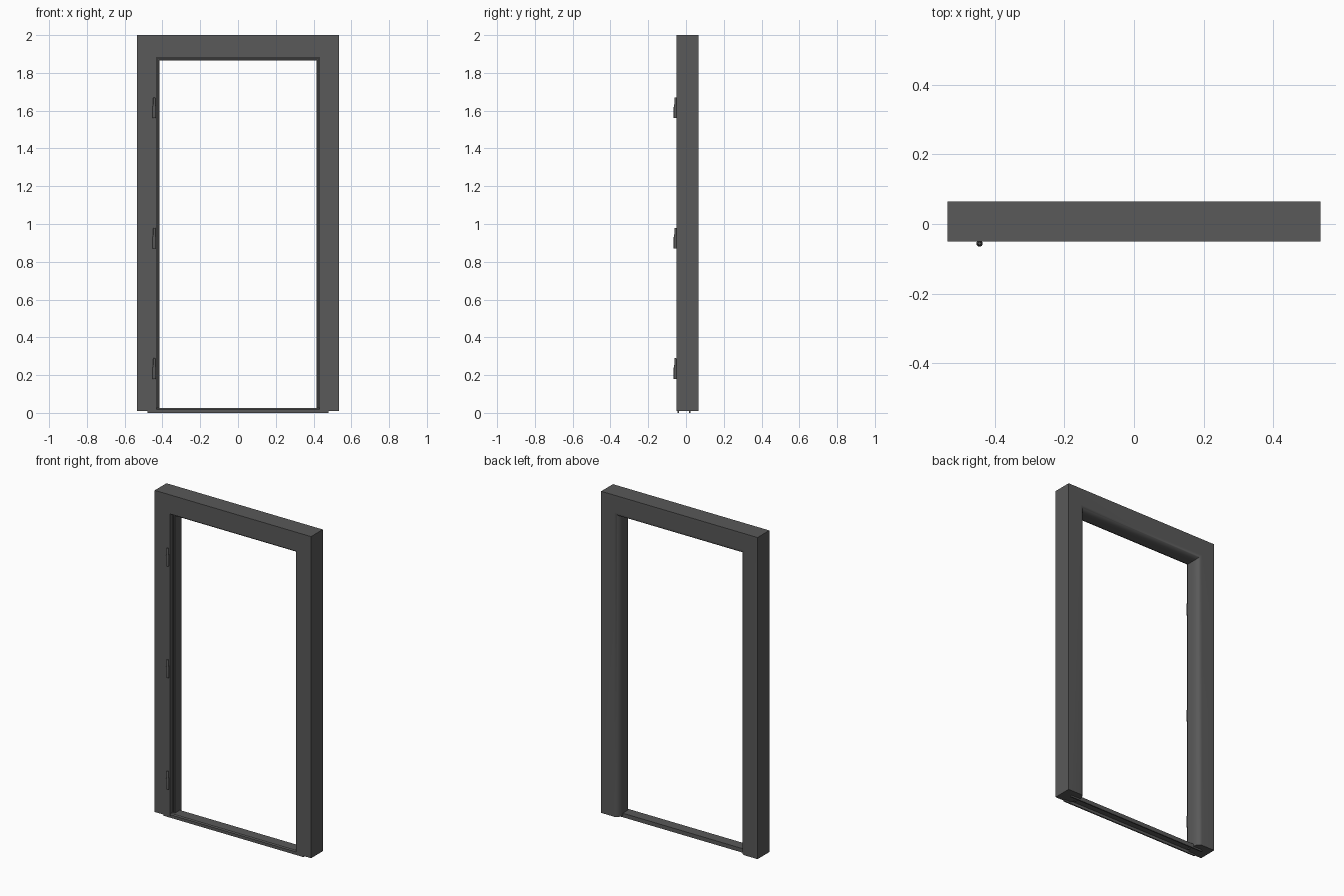
import bpy, bmesh, math

cube = bpy.data.objects.get("Cube")
if cube:
    bpy.data.objects.remove(cube, do_unlink=True)


def material(name, value):
    mat = bpy.data.materials.new(name)
    mat.use_nodes = True
    colour = (value, value, value, 1)
    mat.diffuse_color = colour
    mat.node_tree.nodes["Principled BSDF"].inputs["Base Color"].default_value = colour
    return mat


GREY = material("dark grey", 0.1)


def finish(name, bm):
    bmesh.ops.recalc_face_normals(bm, faces=bm.faces)
    mesh = bpy.data.meshes.new(name)
    bm.to_mesh(mesh)
    bm.free()
    mesh.materials.append(GREY)
    obj = bpy.data.objects.new(name, mesh)
    bpy.context.collection.objects.link(obj)
    bpy.ops.object.select_all(action='DESELECT')
    obj.select_set(True)
    bpy.context.view_layer.objects.active = obj
    bpy.ops.object.shade_smooth_by_angle(angle=math.radians(35))
    return obj


def bridge(bm, rings, caps=True):
    """Join closed rings of points into one solid."""
    loops = [[bm.verts.new(p) for p in ring] for ring in rings]
    for a, b in zip(loops, loops[1:]):
        for i in range(len(a)):
            j = (i + 1) % len(a)
            bm.faces.new((a[i], a[j], b[j], b[i]))
    if caps:
        bm.faces.new(loops[0])
        bm.faces.new(loops[-1])


# Frame section: distance outward from the opening, and depth
HALF_OPENING, HEAD, FOOT = 0.415, 1.865, 0.01
HALF_WIDTH, TOP = 0.535, 2.0
FRONT, BACK = -0.05, 0.065
OUTER = HALF_WIDTH - HALF_OPENING
section = [(OUTER, BACK), (OUTER, FRONT), (0.017, FRONT), (0.017, -0.024),
           (0.012, -0.024), (0.012, -0.016), (0.006, -0.016), (0.006, -0.024),
           (0, -0.024)]
for i in range(9):
    a = math.radians(90 * i / 8)
    section.append((0.03 * (1 - math.cos(a)), 0.02 + 0.045 * math.sin(a)))


# Sweep the section up one jamb, across the head and down the other
def ring(side, at_head):
    points = []
    for u, y in section:
        top = TOP if u == OUTER else HEAD + u
        points.append((side * (HALF_OPENING + u), y, top if at_head else FOOT))
    return points


bm = bmesh.new()
bridge(bm, [ring(-1, False), ring(-1, True), ring(1, True), ring(1, False)])
finish("door_frame", bm)

# Threshold: channel open underneath
sill = [(-0.045, 0), (-0.045, 0.019), (-0.039, 0.025), (0.025, 0.025),
        (0.025, 0), (0.017, 0), (0.017, 0.017), (-0.037, 0.017), (-0.037, 0)]
bm = bmesh.new()
bridge(bm, [[(x, y, z) for y, z in sill] for x in (-0.48, 0.48)])
finish("threshold", bm)

# Hinge knuckles: turned barrel with a narrower pin
barrel = [(0.009, 0), (0.009, 0.06), (0.006, 0.075), (0.006, 0.105), (0.004, 0.11)]
SIDES = 16
for label, base in (("lower", 0.18), ("middle", 0.87), ("upper", 1.56)):
    bm = bmesh.new()
    bridge(bm, [[(-0.443 + r * math.cos(math.tau * i / SIDES),
                  -0.056 + r * math.sin(math.tau * i / SIDES),
                  base + z) for i in range(SIDES)] for r, z in barrel])
    finish(label + "_hinge", bm)
